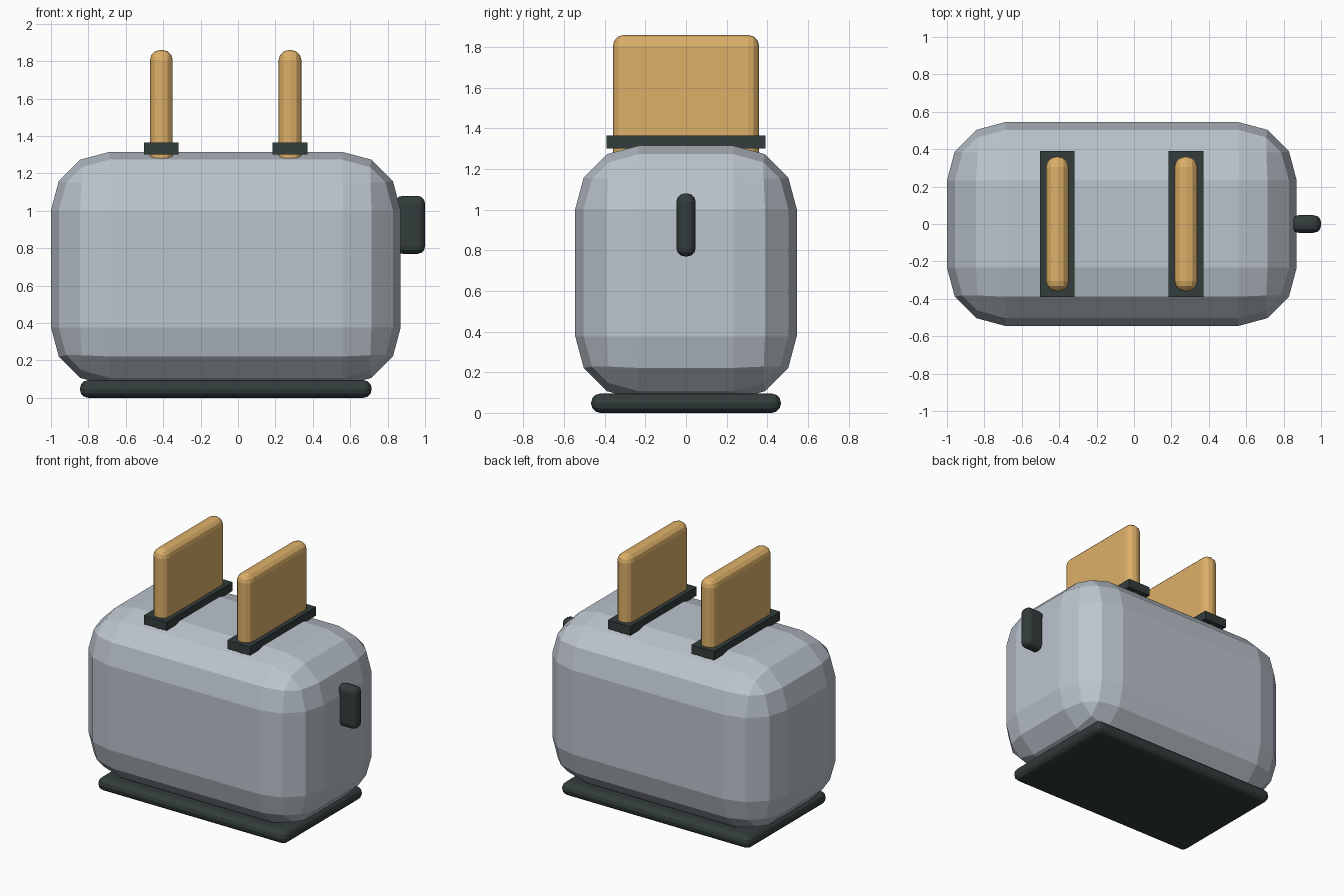
import bpy
import bmesh
from mathutils import Vector

cube = bpy.data.objects.get("Cube")
if cube:
    bpy.data.objects.remove(cube, do_unlink=True)


def make_material(name, rgb):
    mat = bpy.data.materials.new(name)
    mat.use_nodes = True
    color = (*rgb, 1.0)
    mat.diffuse_color = color
    mat.node_tree.nodes["Principled BSDF"].inputs["Base Color"].default_value = color
    return mat


steel = make_material("brushed steel grey", (0.50, 0.55, 0.61))
black = make_material("dark plastic", (0.033, 0.045, 0.045))
bread = make_material("toasted bread", (0.72, 0.43, 0.14))


def box(name, low, high, mat, radius=0.0, segments=3):
    """Box between two corners, with optional faceted rounded edges."""
    low, high = Vector(low), Vector(high)
    center, size = (low + high) / 2, high - low
    bm = bmesh.new()
    bmesh.ops.create_cube(bm, size=1.0)
    bmesh.ops.scale(bm, vec=size, verts=bm.verts)
    if radius:
        bmesh.ops.bevel(bm, geom=bm.edges[:], offset=radius, segments=segments,
                        profile=0.5, affect='EDGES', clamp_overlap=True)
    mesh = bpy.data.meshes.new(name)
    bm.to_mesh(mesh)
    bm.free()
    mesh.materials.append(mat)
    obj = bpy.data.objects.new(name, mesh)
    obj.location = center
    bpy.context.collection.objects.link(obj)
    return obj


# Rounded housing and the foot plate under it
box("housing", (-1.0, -0.545, 0.065), (0.87, 0.545, 1.315), steel, 0.312)
box("base_plate", (-0.845, -0.467, 0.0), (0.715, 0.467, 0.095), black, 0.045)

# Push-down lever on the end
box("lever", (0.84, -0.047, 0.77), (1.0, 0.047, 1.08), black, 0.04)

# Slot rims, each holding a slice of toast
for side, x in (("right", -0.41), ("left", 0.278)):
    box(f"slot_rim_{side}", (x - 0.093, -0.39, 1.30), (x + 0.093, 0.39, 1.365), black)
    box(f"toast_{side}", (x - 0.061, -0.36, 1.1), (x + 0.061, 0.36, 1.86), bread, 0.055)
